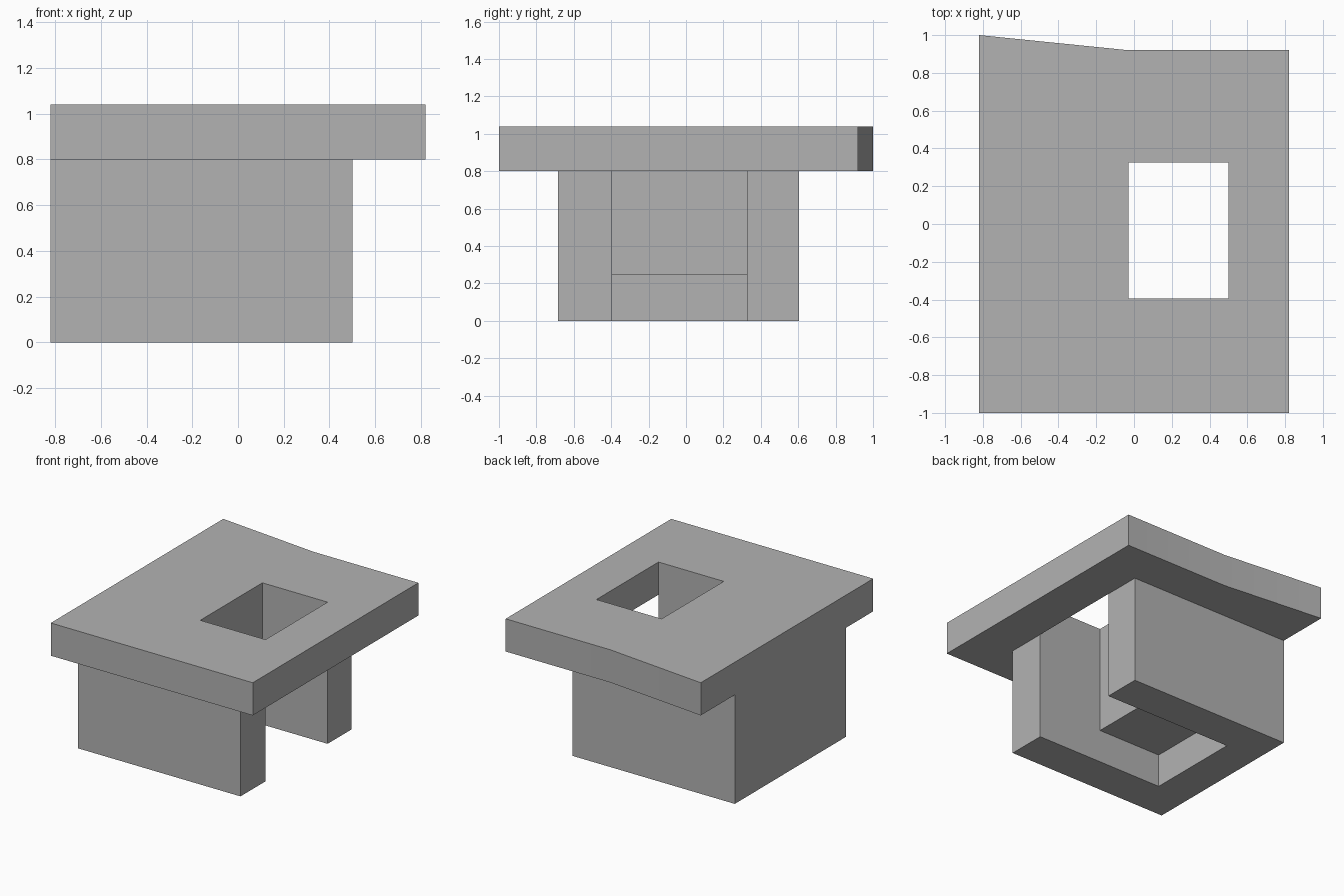
import bpy
import bmesh
import math

cube = bpy.data.objects.get("Cube")
if cube:
    bpy.data.objects.remove(cube, do_unlink=True)

grey = bpy.data.materials.new("plain grey")
grey.use_nodes = True
colour = (0.45, 0.45, 0.45, 1)
grey.diffuse_color = colour
grey.node_tree.nodes["Principled BSDF"].inputs["Base Color"].default_value = colour


def prism(name, outline, z0, z1):
    """Extrude a flat outline from z0 up to z1."""
    bm = bmesh.new()
    face = bm.faces.new([bm.verts.new((x, y, z0)) for x, y in outline])
    top = bmesh.ops.extrude_face_region(bm, geom=[face])["geom"]
    verts = [v for v in top if isinstance(v, bmesh.types.BMVert)]
    bmesh.ops.translate(bm, vec=(0, 0, z1 - z0), verts=verts)
    bmesh.ops.recalc_face_normals(bm, faces=bm.faces)
    mesh = bpy.data.meshes.new(name)
    bm.to_mesh(mesh)
    bm.free()
    mesh.materials.append(grey)
    obj = bpy.data.objects.new(name, mesh)
    bpy.context.collection.objects.link(obj)
    return obj


def box(name, x0, x1, y0, y1, z0, z1):
    return prism(name, [(x0, y0), (x1, y0), (x1, y1), (x0, y1)], z0, z1)


def combine(target, tool, operation):
    """Apply a boolean and remove the tool object."""
    mod = target.modifiers.new("boolean", "BOOLEAN")
    mod.operation = operation
    mod.solver = "EXACT"
    mod.object = tool
    bpy.context.view_layer.objects.active = target
    bpy.ops.object.modifier_apply(modifier=mod.name)
    bpy.data.objects.remove(tool, do_unlink=True)


# Shared limits of the opening
LEFT, FRONT, BACK = -0.03, -0.395, 0.325
EDGE, SIDE, DECK, TOP = 0.82, 0.5, 0.8, 1.04

# Base block: open channel at one end, shallow recess under the floor
base = box("base_block", -EDGE, SIDE, -0.685, 0.605, 0, DECK)
combine(base, box("channel", LEFT, 0.7, FRONT, BACK, -0.1, 0.9), "DIFFERENCE")
combine(base, box("recess", -0.55, 0.7, FRONT, BACK, -0.1, 0.245), "DIFFERENCE")

# Top plate: one back corner flares out, with a window above the channel
plate = prism("top_plate", [(-EDGE, -1), (EDGE, -1), (EDGE, 0.92),
                            (LEFT, 0.92), (-EDGE, 1)], DECK, TOP)
combine(plate, box("window", LEFT, SIDE, FRONT, BACK, 0.7, 1.2), "DIFFERENCE")

# Join into one solid, smooth only across the gentle bend at the back
combine(plate, base, "UNION")
plate.name = "plate_on_channel_block"
bpy.ops.object.select_all(action="DESELECT")
plate.select_set(True)
bpy.context.view_layer.objects.active = plate
bpy.ops.object.shade_smooth_by_angle(angle=math.radians(30))
